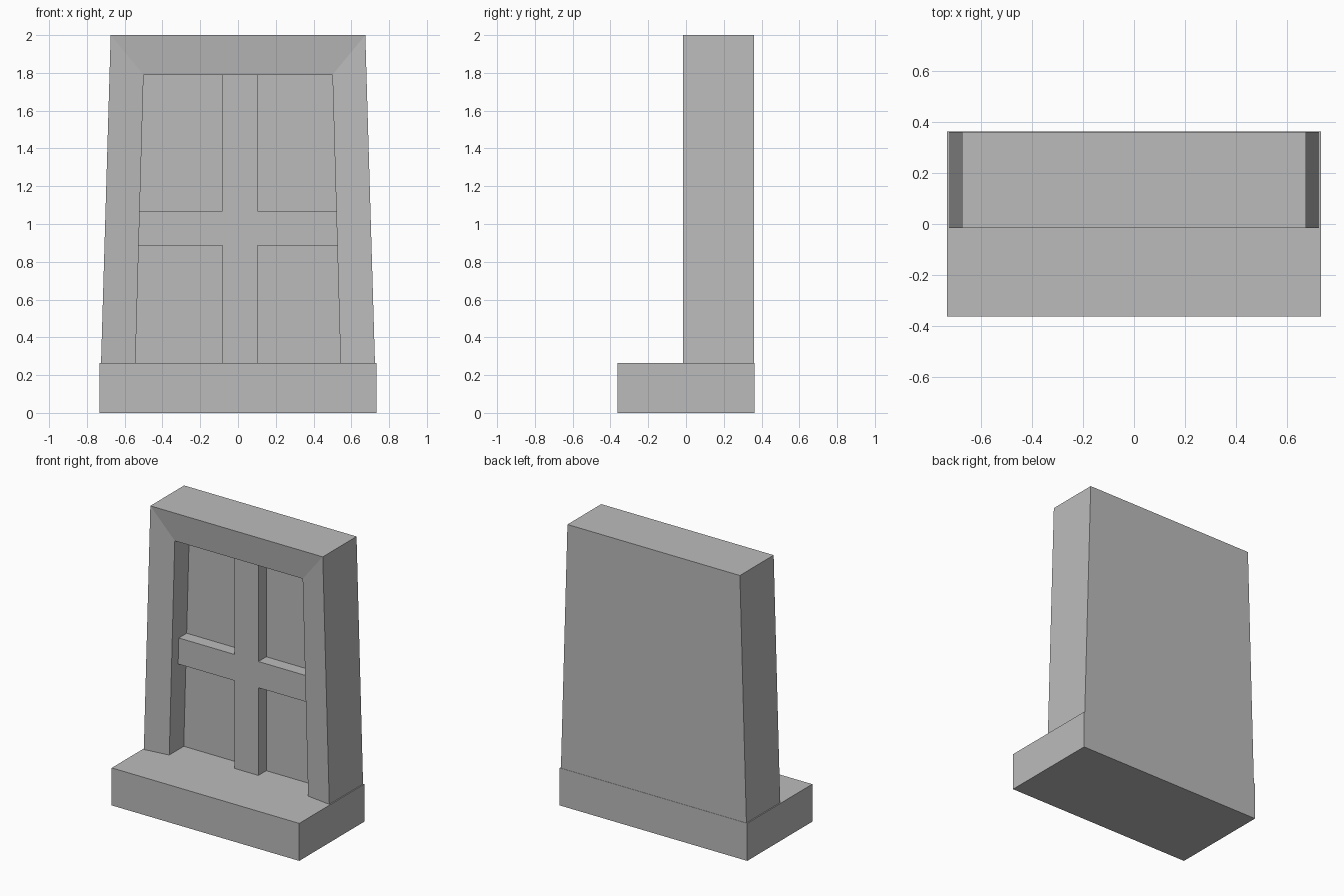
import bpy
import bmesh

cube = bpy.data.objects.get("Cube")
if cube:
    bpy.data.objects.remove(cube, do_unlink=True)

# Single stone grey
stone = bpy.data.materials.new("stone_grey")
stone.use_nodes = True
GREY = (0.5, 0.5, 0.5, 1)
stone.diffuse_color = GREY
stone.node_tree.nodes["Principled BSDF"].inputs["Base Color"].default_value = GREY


def finish(name, bm):
    bmesh.ops.recalc_face_normals(bm, faces=bm.faces)
    mesh = bpy.data.meshes.new(name)
    bm.to_mesh(mesh)
    bm.free()
    mesh.materials.append(stone)
    obj = bpy.data.objects.new(name, mesh)
    bpy.context.collection.objects.link(obj)
    return obj


def prism(name, outline, y0, y1):
    """Extrude an (x, z) outline from y0 to y1."""
    bm = bmesh.new()
    front = bm.faces.new([bm.verts.new((x, y0, z)) for x, z in outline])
    moved = bmesh.ops.extrude_face_region(bm, geom=[front])["geom"]
    verts = [v for v in moved if isinstance(v, bmesh.types.BMVert)]
    bmesh.ops.translate(bm, verts=verts, vec=(0, y1 - y0, 0))
    # the extrusion keeps the starting face, so both ends are closed
    if not front.is_valid or len(bm.faces) < len(outline) + 2:
        bmesh.ops.holes_fill(bm, edges=bm.edges)
    return finish(name, bm)


SILL_TOP = 0.265
BACK, FACE, LIP, BAR, PANEL = 0.361, -0.016, 0.008, 0.082, 0.17

# Sill block
W = 0.733
prism("sill", [(-W, 0), (W, 0), (W, SILL_TOP), (-W, SILL_TOP)], -0.363, 0.363)

# Tapered surround with a splayed face, deep reveal and recessed panel
bm = bmesh.new()


def arch(bottom, top, height, y):
    points = [(-bottom, SILL_TOP), (-top, height), (top, height), (bottom, SILL_TOP)]
    return [bm.verts.new((x, y, z)) for x, z in points]


loops = [
    arch(0.725, 0.674, 2, BACK),
    arch(0.725, 0.674, 2, FACE),
    arch(0.543, 0.5, 1.79, LIP),
    arch(0.543, 0.5, 1.79, PANEL),
]
for a, b in zip(loops, loops[1:]):
    for i in range(3):
        bm.faces.new((a[i], a[i + 1], b[i + 1], b[i]))
bm.faces.new(loops[0])
bm.faces.new(loops[-1])
bm.faces.new([l[0] for l in loops] + [l[-1] for l in reversed(loops)])
finish("surround", bm)

# Cross-shaped glazing bars, ends buried in the surround
L, R, LOW, HIGH = -0.083, 0.102, 0.885, 1.07
END, TOP = 0.56, 1.82
prism("glazing_bars", [
    (L, SILL_TOP), (R, SILL_TOP), (R, LOW), (END, LOW), (END, HIGH), (R, HIGH),
    (R, TOP), (L, TOP), (L, HIGH), (-END, HIGH), (-END, LOW), (L, LOW),
], BAR, PANEL + 0.02)
